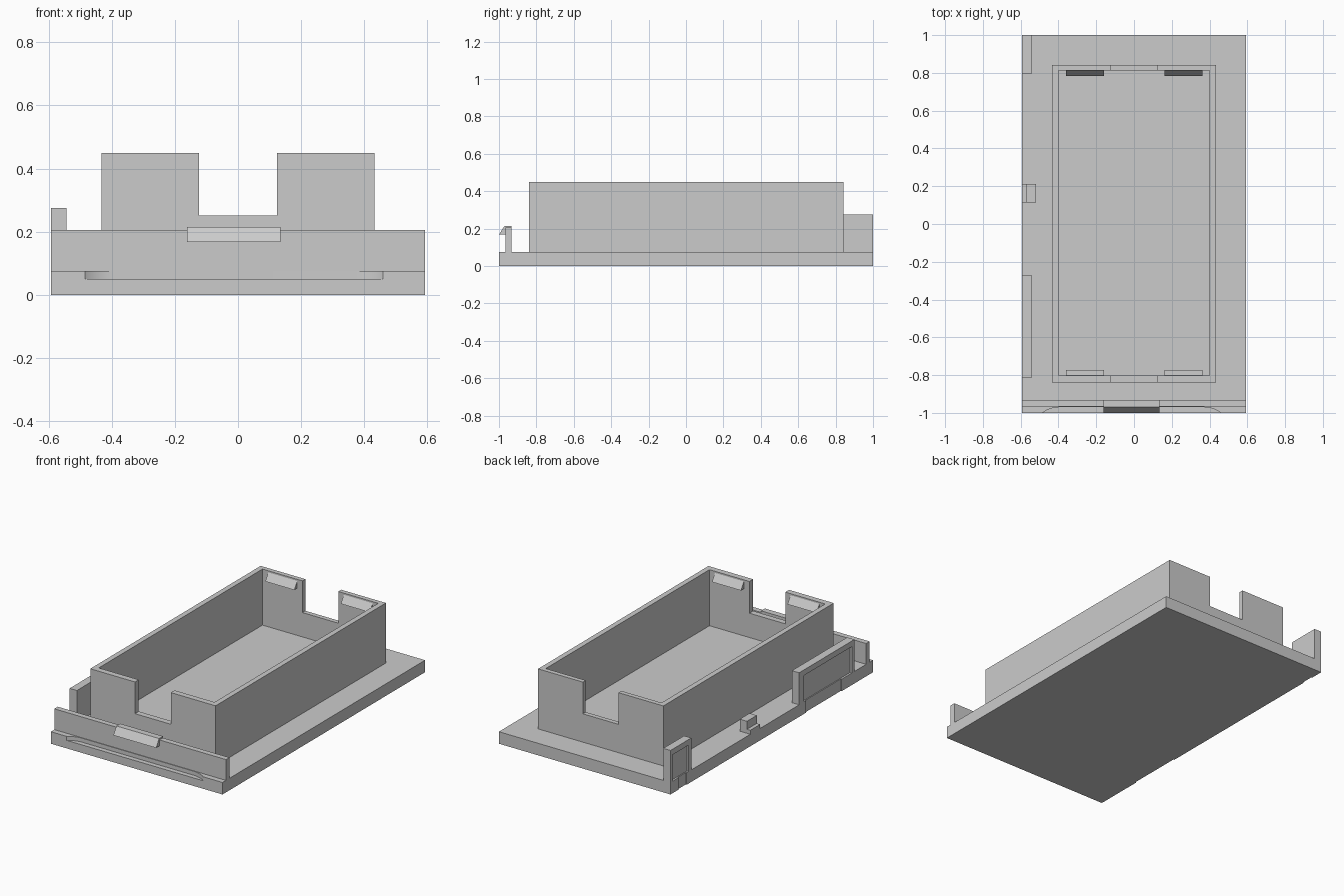
import bpy
import bmesh
import math

old = bpy.data.objects.get("Cube")
if old:
    bpy.data.objects.remove(old, do_unlink=True)

grey = bpy.data.materials.new("light_grey_plastic")
grey.use_nodes = True
COLOUR = (0.6, 0.6, 0.6, 1)
grey.diffuse_color = COLOUR
grey.node_tree.nodes["Principled BSDF"].inputs["Base Color"].default_value = COLOUR


def prism(name, profile, axis, lo, hi):
    """Extrude a 2D profile along x (profile in y, z) or z (profile in x, y)."""
    place = {"x": lambda a, b: (lo, a, b), "z": lambda a, b: (a, b, lo)}[axis]
    shift = {"x": (hi - lo, 0, 0), "z": (0, 0, hi - lo)}[axis]
    bm = bmesh.new()
    face = bm.faces.new([bm.verts.new(place(*p)) for p in profile])
    top = bmesh.ops.extrude_face_region(bm, geom=[face])["geom"]
    bmesh.ops.translate(bm, vec=shift, verts=[v for v in top if isinstance(v, bmesh.types.BMVert)])
    bmesh.ops.recalc_face_normals(bm, faces=bm.faces)
    mesh = bpy.data.meshes.new(name)
    bm.to_mesh(mesh)
    bm.free()
    mesh.materials.append(grey)
    obj = bpy.data.objects.new(name, mesh)
    bpy.context.collection.objects.link(obj)
    return obj


def box(name, x, y, z):
    return prism(name, [(x[0], y[0]), (x[1], y[0]), (x[1], y[1]), (x[0], y[1])], "z", *z)


def cut(obj, *cutters):
    """Subtract the cutters, keep the result and discard the cutters."""
    for cutter in cutters:
        mod = obj.modifiers.new("cut", "BOOLEAN")
        mod.operation = "DIFFERENCE"
        mod.solver = "EXACT"
        mod.object = cutter
    bpy.context.view_layer.update()
    result = bpy.data.meshes.new_from_object(obj.evaluated_get(bpy.context.evaluated_depsgraph_get()))
    obj.modifiers.clear()
    obj.data = result
    for cutter in cutters:
        bpy.data.objects.remove(cutter, do_unlink=True)


HALF_W, PLATE = 0.593, 0.075

# Base plate, with a finger groove along the front edge and shallow side reliefs
plate = box("base_plate", (-HALF_W, HALF_W), (-1, 1), (0, PLATE))
left_arc, right_arc = [], []
for i in range(12):
    t = math.radians(i * 4)
    reach, y = 0.15 * math.sin(t), -0.97 - 0.15 * (1 - math.cos(t))
    left_arc.append((-0.395 - reach, y))
    right_arc.append((0.37 + reach, y))
groove = prism("groove_cutter", left_arc[::-1] + right_arc, "z", 0.05, 0.1)
cut(plate, groove,
    box("relief_cutter", (-0.7, -HALF_W + 0.006), (-0.69, -0.34), (-0.1, 0.1)),
    box("relief_cutter", (-0.7, -HALF_W + 0.006), (0.84, 0.92), (-0.1, 0.1)))
bpy.context.view_layer.objects.active = plate
plate.select_set(True)
bpy.ops.object.shade_smooth_by_angle(angle=math.radians(30))

# Open tray with a raised floor and a notch in each end wall
tray = box("tray", (-0.433, 0.433), (-0.84, 0.842), (PLATE, 0.45))
cut(tray, box("cavity_cutter", (-0.4, 0.4), (-0.803, 0.813), (0.1, 0.6)),
    box("notch_cutter", (-0.124, 0.124), (-1, 1), (0.252, 0.6)))

# Wedge clips inside the end walls
for side, wall in (("front", -0.803), ("back", 0.813)):
    inward = 0.03 if wall < 0 else -0.03
    wedge = [(wall, 0.44), (wall + inward, 0.395), (wall, 0.395)]
    for hand, x in (("right", -0.36), ("left", 0.162)):
        prism(f"{side}_{hand}_clip", wedge, "x", x, x + 0.2)

# Front lip and its hooked catch
box("front_lip", (-HALF_W, HALF_W), (-0.966, -0.932), (PLATE, 0.205))
prism("front_catch", [(-0.932, 0.205), (-0.932, 0.215), (-0.97, 0.215), (-1, 0.168), (-0.966, 0.168),
                      (-0.966, 0.205)], "x", -0.161, 0.134)

# Side guards with recessed outer panels
for name, y, panel in (("front_side_guard", (-0.815, -0.27), (-0.79, -0.32)),
                       ("back_side_guard", (0.795, 1), (0.82, 0.98))):
    guard = box(name, (-HALF_W, -0.543), y, (PLATE, 0.275))
    cut(guard, box("panel_cutter", (-0.7, -HALF_W + 0.012), panel, (0, 0.24)))

# Small stepped latch on the side
box("side_latch_post", (-0.57, -0.52), (0.115, 0.212), (PLATE, 0.15))
box("side_latch_ledge", (-HALF_W, -0.57), (0.115, 0.212), (PLATE, 0.1))
